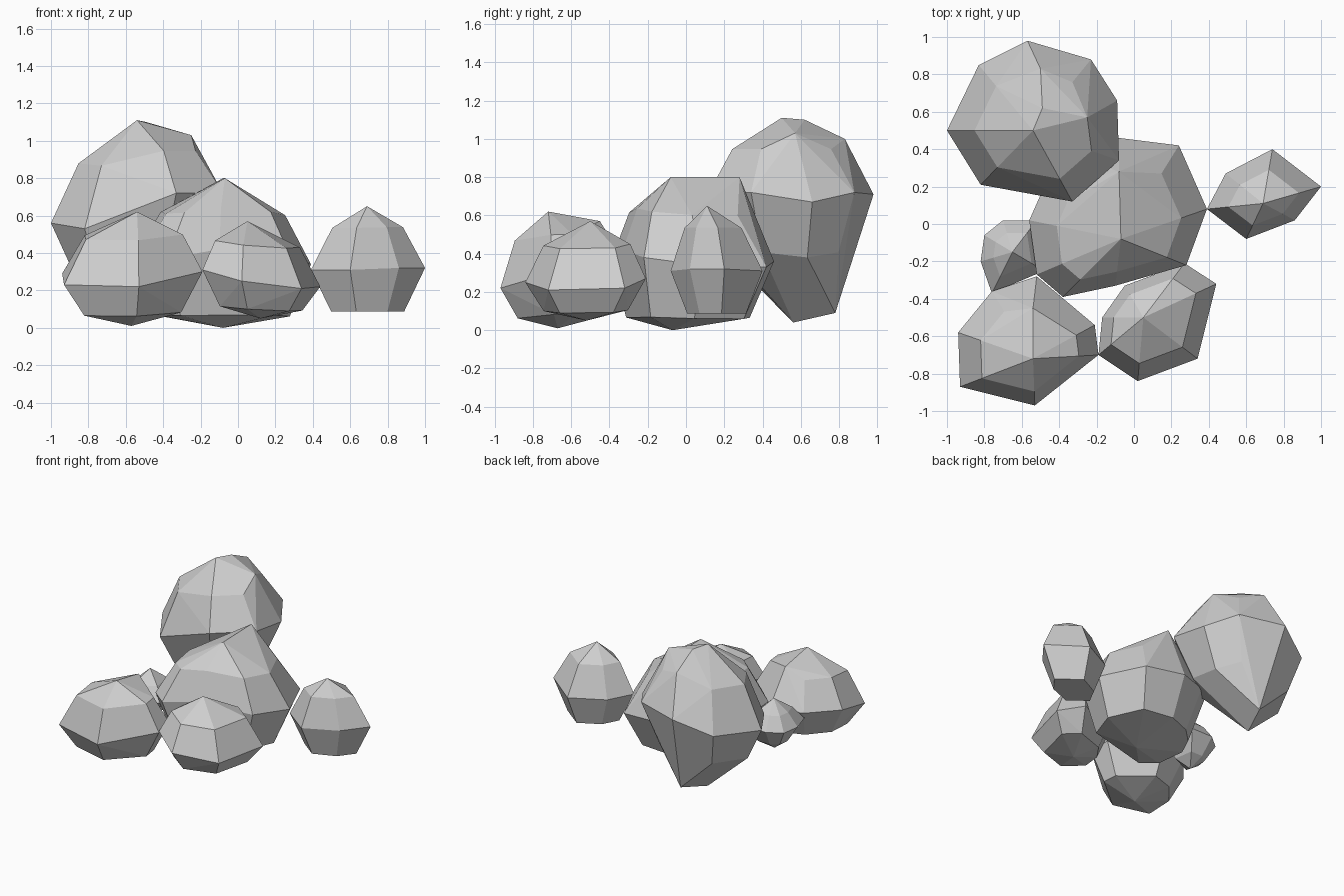
import bpy
import bmesh
import math
from mathutils import Vector

if "Cube" in bpy.data.objects:
    bpy.data.objects.remove(bpy.data.objects["Cube"], do_unlink=True)

# One stone colour for every boulder
stone = bpy.data.materials.new("stone_grey")
stone.use_nodes = True
stone.diffuse_color = (0.62, 0.62, 0.62, 1)
stone.node_tree.nodes["Principled BSDF"].inputs["Base Color"].default_value = stone.diffuse_color


def ring(outline, pole, width, height):
    """Pull the widest outline toward a pole: width scales the plan, height moves it up or down."""
    points = []
    for point in outline:
        plan = pole.lerp(point, width)
        level = point.z + (pole.z - point.z) * height
        points.append(Vector((plan.x, plan.y, level)))
    return points


def boulder(name, girdle, crowns, bases, shoulder=(0.7, 0.65), foot=(0.7, 0.75)):
    """Faceted stone wrapped around its widest outline, two inner rings and its end points.
    Positions are given in hundredths of a unit."""
    def convert(points):
        return [Vector(p) / 100 for p in points]

    outline, tops, bottoms = convert(girdle), convert(crowns), convert(bases)
    points = outline + tops + bottoms
    points += ring(outline, tops[0], *shoulder)
    points += ring(outline, bottoms[0], *foot)

    bm = bmesh.new()
    for point in points:
        bm.verts.new(point)
    bmesh.ops.convex_hull(bm, input=bm.verts[:])
    unused = [v for v in bm.verts if not v.link_faces]
    bmesh.ops.delete(bm, geom=unused, context='VERTS')
    # Merge nearly coplanar facets into broad planes
    bmesh.ops.dissolve_limit(bm, angle_limit=math.radians(4),
                             verts=bm.verts[:], edges=bm.edges[:])
    bmesh.ops.recalc_face_normals(bm, faces=bm.faces[:])

    mesh = bpy.data.meshes.new(name)
    bm.to_mesh(mesh)
    bm.free()
    mesh.materials.append(stone)
    obj = bpy.data.objects.new(name, mesh)
    bpy.context.collection.objects.link(obj)


# Tall boulder at the back, tapering to a narrow base
boulder("tall_back_boulder",
        girdle=[(-100, 50, 56), (-83, 85, 60), (-57, 98, 71), (-23, 88, 72),
                (-9, 66, 67), (-8, 34, 72), (-33, 12, 72), (-82, 21, 53)],
        crowns=[(-54, 50, 111), (-49, 62, 110), (-25, 57, 103), (-50, 83, 100)],
        bases=[(-58, 56, 4), (-50, 78, 9)],
        shoulder=(0.68, 0.58), foot=(0.74, 0.46))

# Broad boulder in the middle with a ridged top, steep at the back
boulder("central_boulder",
        girdle=[(-8, 46, 36), (24, 42, 33), (39, 8, 34), (28, -22, 38),
                (-10, -33, 42), (-38, -39, 37), (-52, -27, 36), (-56, 2, 38),
                (-48, 20, 42), (-32, 36, 38)],
        crowns=[(-7, -8, 80), (-8, 28, 80)],
        bases=[(-8, -7, 0)],
        shoulder=(0.7, 0.57), foot=(0.76, 0.82))

# Two low boulders at the front
boulder("front_side_boulder",
        girdle=[(-94, -58, 29), (-76, -36, 30), (-52, -28, 30), (-21, -54, 31),
                (-19, -70, 30), (-53, -97, 22), (-93, -87, 23)],
        crowns=[(-54, -72, 62), (-54, -45, 57)],
        bases=[(-57, -67, 1)],
        shoulder=(0.7, 0.62))
boulder("front_middle_boulder",
        girdle=[(-19, -70, 31), (2, -84, 25), (34, -72, 21), (44, -32, 22),
                (27, -21, 27), (-5, -33, 30), (-17, -50, 31)],
        crowns=[(5, -50, 57)],
        bases=[(12, -52, 5)],
        shoulder=(0.72, 0.6))

# Small boulder standing off to one side
boulder("outer_boulder",
        girdle=[(39, 8, 31), (49, 27, 31), (74, 40, 31), (100, 20, 32),
                (86, 2, 32), (60, -8, 31)],
        crowns=[(69, 11, 65)],
        bases=[(69, 16, 8)],
        shoulder=(0.62, 0.66), foot=(0.64, 0.97))

# Smallest stone tucked between its neighbours
boulder("tucked_stone",
        girdle=[(-82, -20, 27), (-80, -6, 27), (-70, 2, 28), (-52, 2, 28),
                (-48, -25, 28), (-76, -37, 26)],
        crowns=[(-65, -15, 47)],
        bases=[(-65, -16, 8)],
        shoulder=(0.6, 0.52), foot=(0.55, 0.65))
